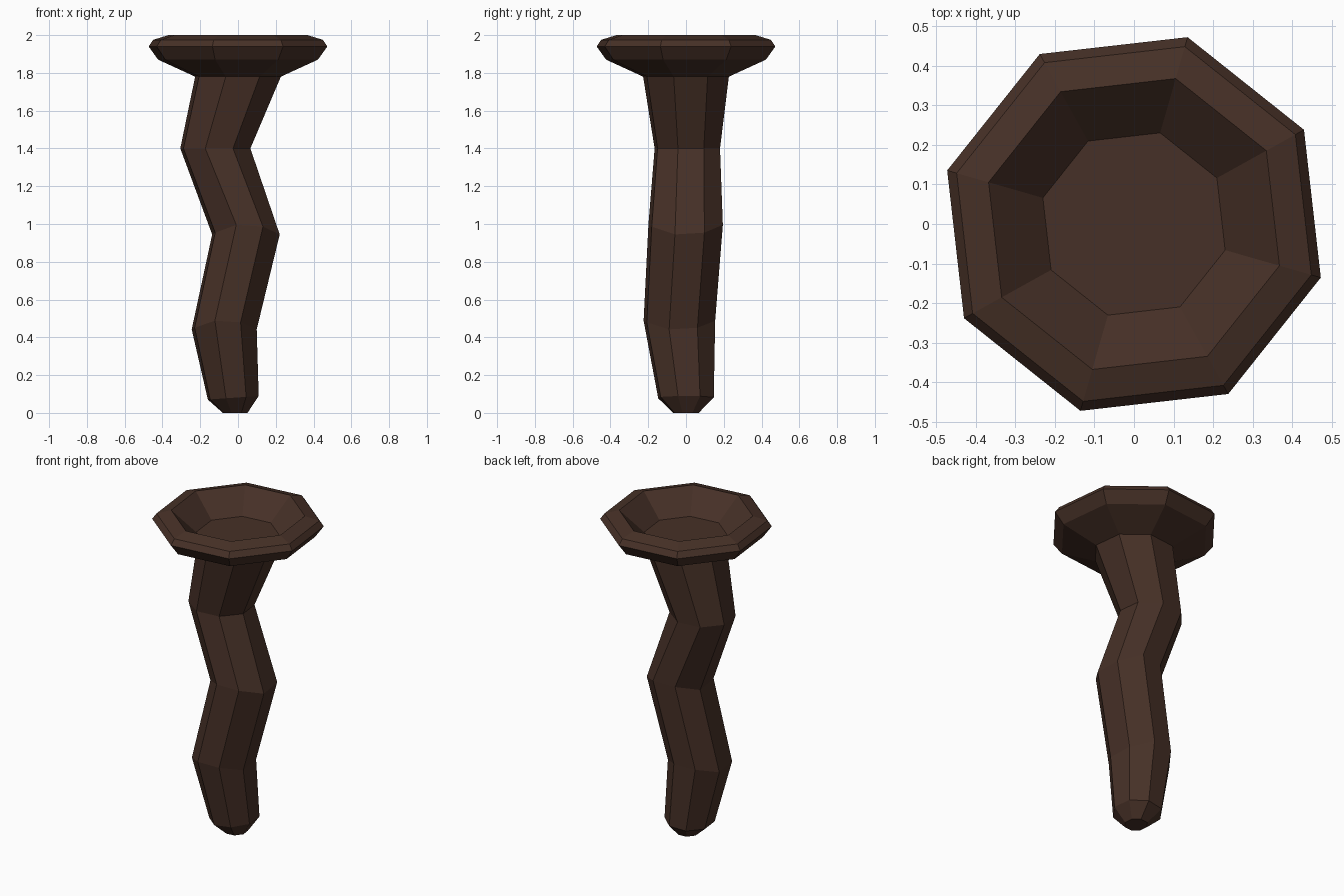
import bpy, bmesh, math

if "Cube" in bpy.data.objects:
    bpy.data.objects.remove(bpy.data.objects["Cube"])

SIDES = 8
TURN = math.radians(-16)   # octagon is turned slightly

wood = bpy.data.materials.new("dark brown wood")
wood.diffuse_color = (0.062, 0.030, 0.020, 1)
wood.use_nodes = True
wood.node_tree.nodes["Principled BSDF"].inputs["Base Color"].default_value = wood.diffuse_color


def add_ring(bm, cx, cy, z, rx, ry, saddle=0.0, tilt=0.0):
    """One octagonal cross-section; saddle and tilt vary its height."""
    verts = []
    for i in range(SIDES):
        a = TURN + math.tau * i / SIDES
        dz = saddle * math.cos(2 * a) + tilt * math.cos(a)
        verts.append(bm.verts.new((cx + rx * math.cos(a), cy + ry * math.sin(a), z + dz)))
    return verts


# centre x, centre y, height, radius x, radius y, saddle, tilt
sections = [
    # crooked stem
    (-0.015, 0.00, 0.00, 0.068, 0.07),
    (-0.025, 0.00, 0.08, 0.14, 0.153, 0.0, 0.01),
    (-0.073, -0.035, 0.465, 0.179, 0.197, -0.027),
    (0.042, -0.002, 0.97, 0.186, 0.205, -0.03),
    (-0.12, 0.007, 1.40, 0.193, 0.18),
    (0.00, 0.00, 1.78, 0.236, 0.236),
    # flared head
    (0.00, 0.00, 1.87, 0.44, 0.44),
    (0.00, 0.00, 1.94, 0.492, 0.492),
    (0.00, 0.00, 1.975, 0.467, 0.467),
    (0.00, 0.00, 2.00, 0.383, 0.383),
    # hollow in the top
    (0.00, 0.00, 1.868, 0.24, 0.24),
]

bm = bmesh.new()
rings = [add_ring(bm, *s) for s in sections]
for low, high in zip(rings, rings[1:]):
    for i in range(SIDES):
        j = (i + 1) % SIDES
        bm.faces.new((low[i], low[j], high[j], high[i]))
bm.faces.new(rings[0][::-1])   # foot
bm.faces.new(rings[-1])        # hollow floor
bm.normal_update()

mesh = bpy.data.meshes.new("crooked_stem_with_dished_head")
bm.to_mesh(mesh)
bm.free()
mesh.materials.append(wood)
obj = bpy.data.objects.new("crooked_stem_with_dished_head", mesh)
bpy.context.collection.objects.link(obj)
